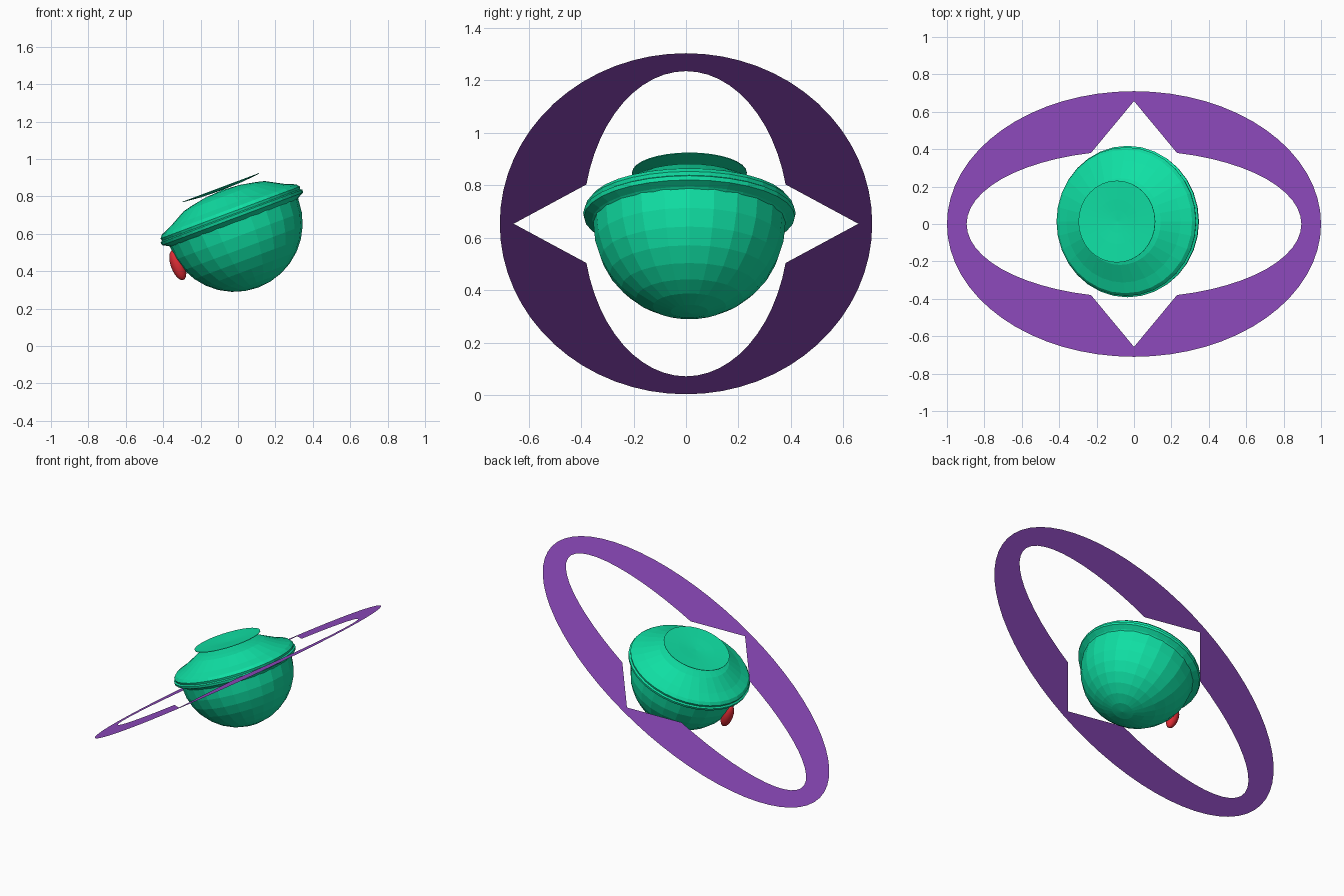
import bpy, bmesh, math
from mathutils import Matrix, Vector

if "Cube" in bpy.data.objects:
    bpy.data.objects.remove(bpy.data.objects["Cube"])

TILT = Matrix.Rotation(-math.radians(20.5), 4, 'Y')
BODY = Matrix.Translation((-0.02, 0.013, 0.655)) @ TILT


def material(name, color):
    m = bpy.data.materials.new(name)
    m.diffuse_color = (*color, 1)
    m.use_nodes = True
    m.node_tree.nodes["Principled BSDF"].inputs["Base Color"].default_value = m.diffuse_color
    return m


green = material("sea green", (0.005, 0.74, 0.37))
purple = material("purple", (0.29, 0.075, 0.55))
red = material("red", (0.72, 0.025, 0.035))


def add_object(name, bm, mat, matrix=Matrix()):
    bmesh.ops.recalc_face_normals(bm, faces=bm.faces[:])
    mesh = bpy.data.meshes.new(name)
    bm.to_mesh(mesh)
    bm.free()
    mesh.materials.append(mat)
    ob = bpy.data.objects.new(name, mesh)
    ob.matrix_world = matrix
    bpy.context.collection.objects.link(ob)
    return ob


def lathe(name, profile, mat, sides):
    """Revolve (radius, height) points around the tilted body axis."""
    bm = bmesh.new()
    verts = [bm.verts.new((r, 0, h)) for r, h in profile]
    edges = [bm.edges.new(p) for p in zip(verts, verts[1:])]
    bmesh.ops.spin(bm, geom=verts + edges, cent=(0, 0, 0), axis=(0, 0, 1),
                   angle=math.tau, steps=sides, use_merge=False)
    bmesh.ops.remove_doubles(bm, verts=bm.verts[:], dist=0.0005)
    return add_object(name, bm, mat, BODY)


# Round bowl, flat faceted
R = 0.366
bowl = [(R * math.sin(a), -R * math.cos(a))
        for a in (math.radians(90 * i / 8) for i in range(9))]
lathe("bowl", bowl + [(0.366, 0.03)], green, 24)

# Lid with a stepped rim
lathe("lid", [(0.355, -0.005), (0.372, 0.01), (0.402, 0.026), (0.405, 0.042),
              (0.394, 0.048), (0.398, 0.062), (0.383, 0.080), (0.326, 0.104),
              (0.232, 0.155), (0.190, 0.166), (0.098, 0.183), (0, 0.190)],
      green, 32)

# Thin dished cap on top of the lid
lathe("cap_disc", [(0, 0.190), (0.12, 0.193), (0.219, 0.203), (0.219, 0.206),
                   (0.12, 0.201), (0.06, 0.197), (0, 0.194)], green, 32)

# Small red bulb on the side of the bowl
bm = bmesh.new()
bmesh.ops.create_uvsphere(bm, u_segments=20, v_segments=12, radius=1)
bulb = add_object("side_bulb", bm, red, Matrix.Translation((-0.322, 0.0, 0.432))
                  @ TILT @ Matrix.Diagonal((0.037, 0.038, 0.085, 1)))
for p in bulb.data.polygons:
    p.use_smooth = True

# Flat tilted ring: elliptical hole with a pointed notch at each side
STEPS, NOTCH = 16, 12
corner, apex = Vector((0.23, 0.38)), Vector((0, 0.657))
corner_angle = math.acos(corner.x / 0.895)
quarter = []
for i in range(STEPS + 1):
    t = math.pi / 2 * i / STEPS
    outer = Vector((math.cos(t), 0.71 * math.sin(t)))
    if i <= NOTCH:
        a = corner_angle * i / NOTCH
        inner = Vector((0.895 * math.cos(a), 0.393 * math.sin(a)))
    else:
        inner = corner.lerp(apex, (i - NOTCH) / (STEPS - NOTCH))
    quarter.append((outer, inner))
bm = bmesh.new()
for sx in (1, -1):
    for sy in (1, -1):
        rows = [[bm.verts.new((sx * p.x, sy * p.y, 0.653 + 0.65 * sx * p.x))
                 for p in pair] for pair in quarter]
        for (a, b), (c, d) in zip(rows, rows[1:]):
            bm.faces.new((a, c, d, b) if sx * sy > 0 else (b, d, c, a))
bmesh.ops.remove_doubles(bm, verts=bm.verts[:], dist=0.0005)
ring = add_object("flat_ring", bm, purple)
if ring.data.polygons[0].normal.z < 0:
    ring.data.flip_normals()
